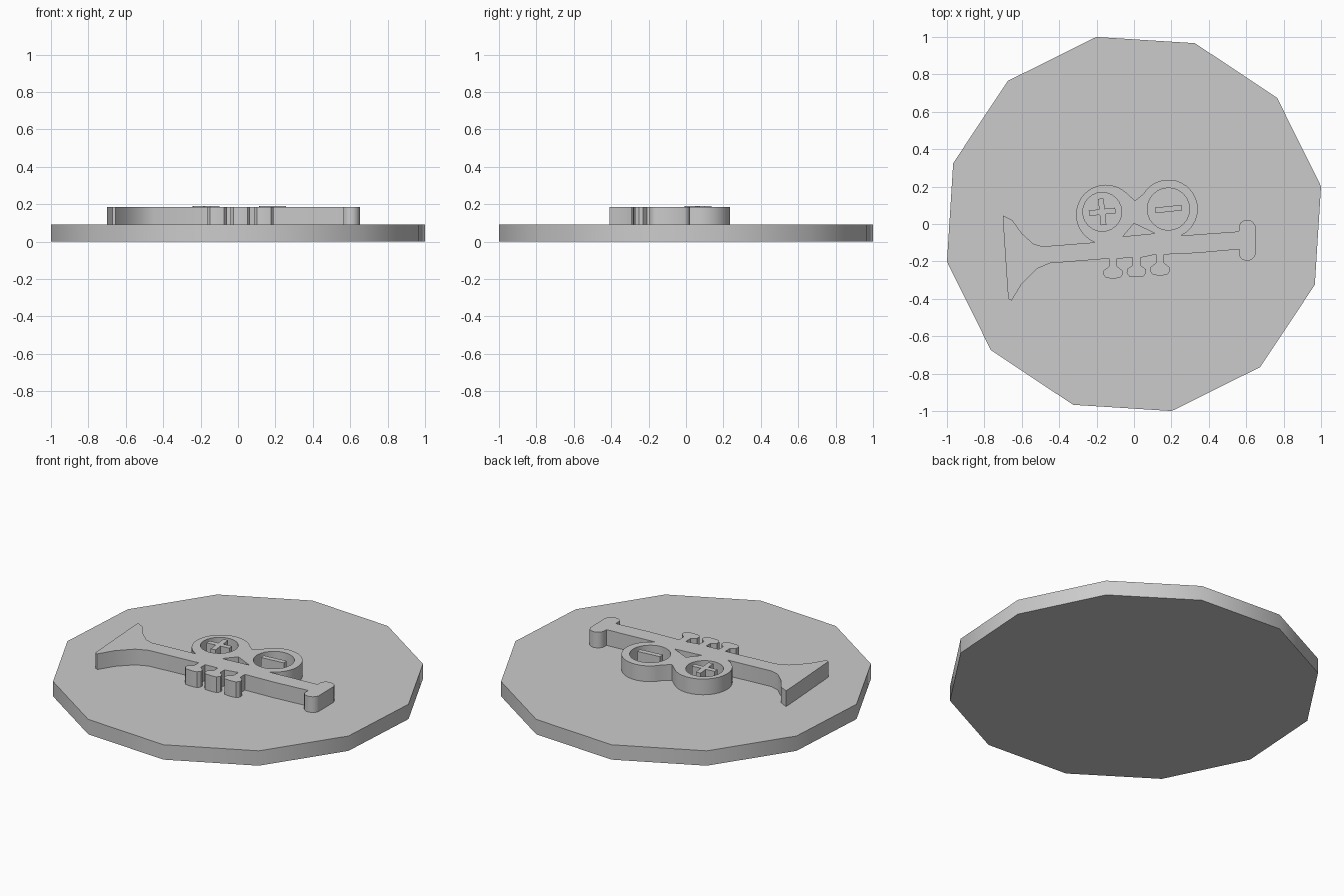
import bpy, bmesh
from math import radians, cos, sin
from mathutils import Matrix, Vector

default_cube = bpy.data.objects.get("Cube")
if default_cube:
    bpy.data.objects.remove(default_cube, do_unlink=True)

BASE_TOP = 0.09
EMBLEM_TOP = 0.185
BAR_TOP = 0.19

grey = bpy.data.materials.new("plain grey")
grey.use_nodes = True
colour = (0.6, 0.6, 0.6, 1)
grey.diffuse_color = colour
grey.node_tree.nodes["Principled BSDF"].inputs["Base Color"].default_value = colour


def finish(name, bm):
    """Turn a bmesh into a smooth shaded object with sharp corners kept."""
    bmesh.ops.remove_doubles(bm, verts=bm.verts, dist=0.0005)
    bmesh.ops.recalc_face_normals(bm, faces=bm.faces)
    mesh = bpy.data.meshes.new(name)
    bm.to_mesh(mesh)
    bm.free()
    mesh.materials.append(grey)
    part = bpy.data.objects.new(name, mesh)
    bpy.context.scene.collection.objects.link(part)
    bpy.ops.object.select_all(action="DESELECT")
    part.select_set(True)
    bpy.context.view_layer.objects.active = part
    bpy.ops.object.shade_smooth_by_angle(angle=radians(40))
    return part


def arc(centre, radius, start, end, steps):
    """Points along an arc, angles in degrees."""
    points = []
    for i in range(steps + 1):
        angle = radians(start + (end - start) * i / steps)
        points.append((centre[0] + radius * cos(angle), centre[1] + radius * sin(angle)))
    return points


def tooth(x, top, height):
    """One tooth, traced from its right side to its left side."""
    half = [(0.022, 0), (0.022, 0.4), (0.05, 0.6), (0.052, 0.8), (0.038, 0.97), (0.01, 1)]
    right = [(x + dx, top - height * drop) for dx, drop in half]
    left = [(x - dx, top - height * drop) for dx, drop in reversed(half)]
    return right + left


def extrude_outlines(name, outlines, bottom, top):
    """Solid from closed outlines, with inner outlines cut through as holes."""
    curve = bpy.data.curves.new(name + " outline", "CURVE")
    curve.dimensions = "2D"
    curve.fill_mode = "BOTH"
    curve.extrude = (top - bottom) / 2
    for outline in outlines:
        spline = curve.splines.new("POLY")
        spline.points.add(len(outline) - 1)
        for point, (x, y) in zip(spline.points, outline):
            point.co = (x, y, 0, 1)
        spline.use_cyclic_u = True
    helper = bpy.data.objects.new(name + " helper", curve)
    bpy.context.scene.collection.objects.link(helper)
    graph = bpy.context.evaluated_depsgraph_get()
    solid = bpy.data.meshes.new_from_object(helper.evaluated_get(graph))
    bm = bmesh.new()
    bm.from_mesh(solid)
    bmesh.ops.translate(bm, verts=bm.verts, vec=(0, 0, (top + bottom) / 2))
    bpy.data.objects.remove(helper, do_unlink=True)
    bpy.data.curves.remove(curve)
    bpy.data.meshes.remove(solid)
    return finish(name, bm)


def bar(name, centre, length, width, tilt):
    """Slim raised bar inside an eye socket."""
    bm = bmesh.new()
    bmesh.ops.create_cube(bm, size=1)
    place = (Matrix.Translation((centre[0], centre[1], (BASE_TOP + BAR_TOP) / 2))
             @ Matrix.Rotation(radians(tilt), 4, "Z")
             @ Matrix.Diagonal(Vector((length, width, BAR_TOP - BASE_TOP, 1))))
    bm.transform(place)
    return finish(name, bm)


# Twelve sided base plate
bm = bmesh.new()
bmesh.ops.create_cone(bm, cap_ends=True, segments=12, radius1=1.02, radius2=1.02, depth=BASE_TOP)
bm.transform(Matrix.Translation((0, 0, BASE_TOP / 2)) @ Matrix.Rotation(radians(11.4), 4, "Z"))
finish("base_plate", bm)

# Emblem outline: flared horn, eye rims, rounded end, teeth
left_socket = (-0.17, 0.065)
right_socket = (0.184, 0.08)
horn_upper = [(-0.7, 0.045), (-0.65, 0.02), (-0.6, -0.05), (-0.54, -0.105), (-0.49, -0.12)]
left_rim = arc((-0.15, 0.05), 0.16, 248, 46, 18)
brow_notch = [(0.005, 0.125)]
right_rim = arc(right_socket, 0.157, 150, -65, 20)
rounded_end = ([(0.56, -0.04)] + arc((0.605, -0.025), 0.047, 160, 20, 6)
               + arc((0.605, -0.15), 0.047, -10, -150, 6) + [(0.565, -0.135)])
jaw = [(0.34, -0.155)]
teeth = tooth(0.139, -0.163, 0.112) + tooth(0.013, -0.18, 0.103) + tooth(-0.112, -0.185, 0.106)
horn_lower = [(-0.45, -0.21), (-0.52, -0.24), (-0.6, -0.32), (-0.655, -0.41),
              (-0.672, -0.4), (-0.676, -0.35), (-0.7, 0.01)]
silhouette = horn_upper + left_rim + brow_notch + right_rim + rounded_end + jaw + teeth + horn_lower

# Openings: two sockets and the nose
nose = [(0, 0.003), (0.112, -0.05), (-0.06, -0.067)]
holes = [arc(left_socket, 0.104, 0, 345, 23), arc(right_socket, 0.113, 0, 345, 23), nose]
extrude_outlines("emblem", [silhouette] + holes, BASE_TOP, EMBLEM_TOP)

# Plus in one eye, minus in the other
half_width, half_length = 0.015, 0.071
quarter = [(half_width, half_width), (half_width, half_length), (-half_width, half_length)]
plus_outline = []
for turn in range(4):
    spin = Matrix.Rotation(radians(90 * turn + 6), 2)
    for corner in quarter[1:] + [(-half_width, half_width)]:
        x, y = spin @ Vector(corner)
        plus_outline.append((left_socket[0] + x, left_socket[1] + y))
extrude_outlines("plus_eye", [plus_outline], BASE_TOP, BAR_TOP)
bar("minus_eye", right_socket, 0.142, 0.03, 6)
